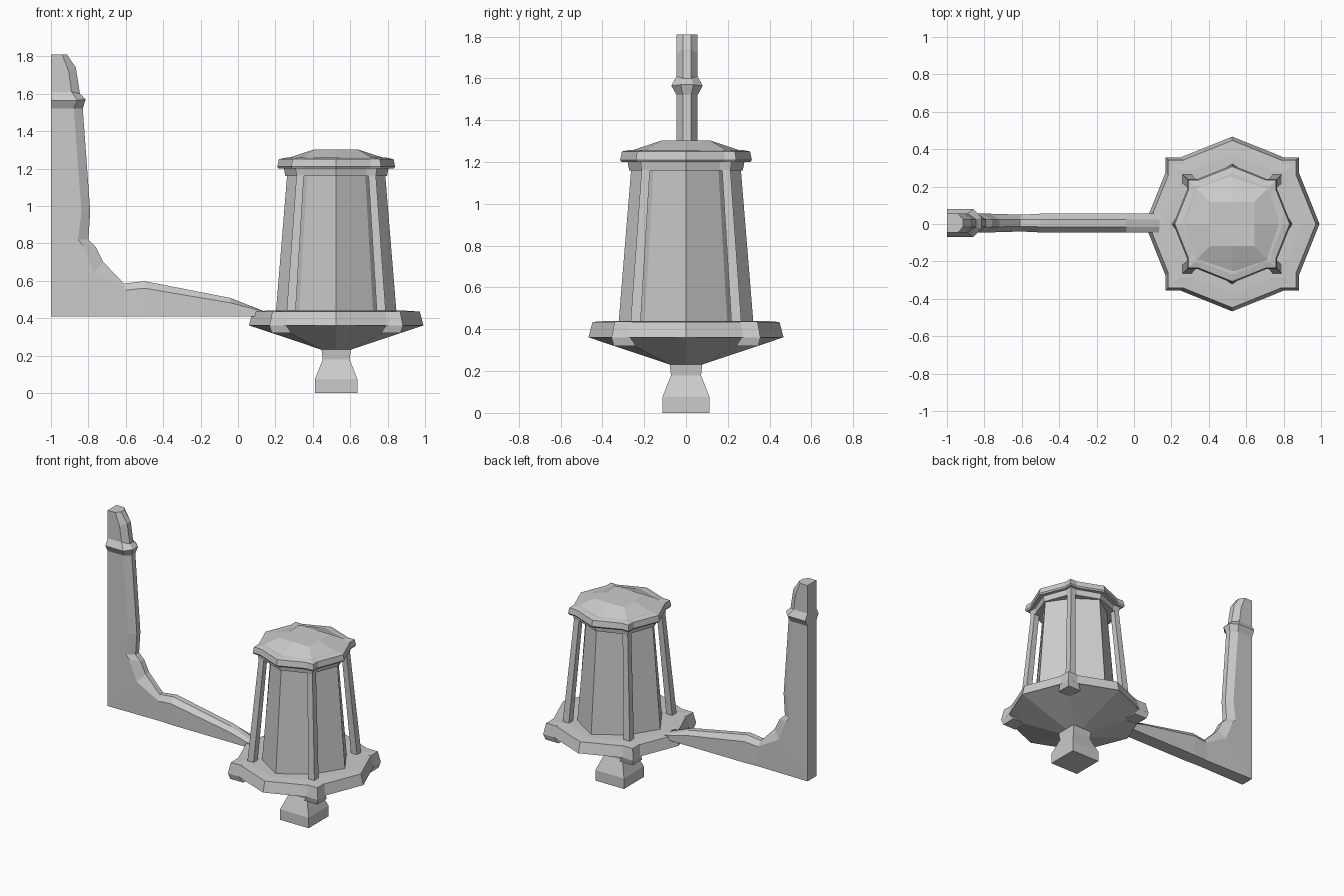
import bpy, bmesh

if "Cube" in bpy.data.objects:
    bpy.data.objects.remove(bpy.data.objects["Cube"])

CX = 0.525  # lantern axis


def loft(name, rings):
    """Skin a list of equal-length point rings into a closed, flat-shaded solid."""
    bm = bmesh.new()
    vs = [[bm.verts.new(p) for p in r] for r in rings]
    n = len(vs[0])
    for a, b in zip(vs, vs[1:]):
        for i in range(n):
            j = (i + 1) % n
            bm.faces.new((a[i], a[j], b[j], b[i]))
    bm.faces.new(vs[0][::-1])
    bm.faces.new(vs[-1])
    bmesh.ops.remove_doubles(bm, verts=bm.verts, dist=1e-5)
    bmesh.ops.recalc_face_normals(bm, faces=bm.faces)
    me = bpy.data.meshes.new(name)
    bm.to_mesh(me)
    bm.free()
    ob = bpy.data.objects.new(name, me)
    bpy.context.collection.objects.link(ob)
    return ob


def quarter_turns(pts, z):
    """Repeat a quadrant of (x, y) points four times about the lantern axis."""
    ring = []
    for k in range(4):
        for x, y in pts:
            for _ in range(k):
                x, y = -y, x
            ring.append((CX + x, y, z))
    return ring


def star(z, r, corner=0.763, notch=0.59):
    """Octagon outline with square blocks on the diagonals."""
    c, k = r * corner, r * notch
    return quarter_turns([(r, 0), (c, k), (c, c), (k, c)], z)


def octo(z, r, d):
    """Eight-sided ring: r on the axes, (d, d) on the diagonals."""
    return quarter_turns([(r, 0), (d, d)], z)


def square(z, h):
    return quarter_turns([(h, h)], z)


# Square finial under the bowl
loft("finial", [square(0, 0.113), square(0.075, 0.113), square(0.18, 0.072),
                square(0.25, 0.08)])

# Faceted bowl tapering down to the finial
loft("bowl", [octo(0.232, 0.08, 0.08), octo(0.36, 0.462, 0.325), octo(0.39, 0.455, 0.32)])

# Base rim with corner blocks
loft("base_rim", [star(0.36, 0.467), star(0.435, 0.447), star(0.44, 0.375)])

# Small blocks hanging below the rim corners
for sx in (-1, 1):
    for sy in (-1, 1):
        def block(z, a, b):
            return [(CX + sx * x, sy * y, z) for x, y in ((a, a), (b, a), (b, b), (a, b))]
        loft("rim_block", [block(0.32, 0.24, 0.345), block(0.36, 0.265, 0.356),
                           block(0.437, 0.26, 0.342)])
        # Leaning corner post, standing clear of the glass
        loft("corner_post", [block(0.435, 0.217, 0.265), block(1.17, 0.172, 0.212)])

# Glass body
loft("glass", [octo(0.435, 0.322, 0.197), octo(1.17, 0.262, 0.155)])

# Collar, cap ring and dome
loft("collar", [star(1.16, 0.272, 0.78), star(1.205, 0.28, 0.78)])
loft("cap_ring", [star(1.2, 0.308), star(1.21, 0.315), star(1.25, 0.307), star(1.258, 0.27)])
loft("dome", [octo(1.25, 0.275, 0.205), octo(1.302, 0.118, 0.118)])

# Wall bracket: back point, side edge, ridge edge (x, z each), half width
sections = [
    (-1, 1.81, -0.94, 1.81, -0.915, 1.81, 0.05),
    (-1, 1.72, -0.905, 1.72, -0.867, 1.74, 0.05),
    (-1, 1.61, -0.89, 1.61, -0.845, 1.60, 0.05),
    (-1, 1.565, -0.86, 1.565, -0.815, 1.57, 0.075),
    (-1, 1.52, -0.878, 1.52, -0.83, 1.52, 0.05),
    (-1, 0.97, -0.837, 0.97, -0.79, 0.97, 0.05),
    (-1, 0.82, -0.855, 0.82, -0.80, 0.82, 0.05),
    (-1, 0.78, -0.83, 0.79, -0.76, 0.78, 0.05),
    (-1, 0.41, -0.77, 0.645, -0.72, 0.70, 0.05),
    (-0.6, 0.41, -0.60, 0.55, -0.61, 0.585, 0.045),
    (-0.5, 0.41, -0.50, 0.56, -0.50, 0.598, 0.05),
    (-0.04, 0.41, -0.04, 0.482, -0.04, 0.508, 0.05),
    (0.14, 0.41, 0.14, 0.435, 0.14, 0.437, 0.05),
]
rings = []
for bx, bz, ix, iz, ox, oz, w in sections:
    r = w * 0.4
    rings.append([(bx, w, bz), (ix, w, iz), (ox, r, oz),
                  (ox, -r, oz), (ix, -w, iz), (bx, -w, bz)])
bracket = loft("wall_bracket", rings)
bracket.location.y = 0.005
